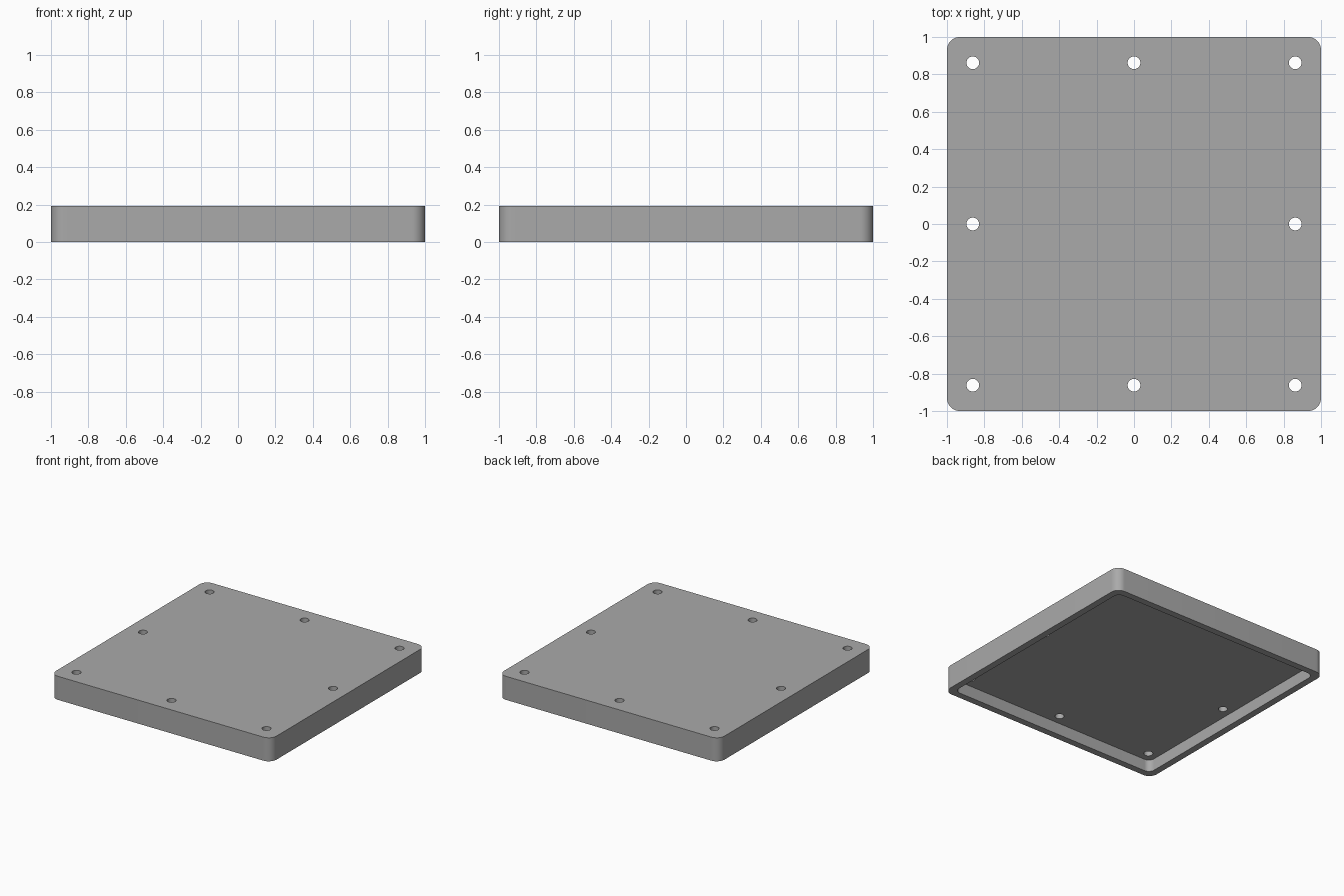
import bpy, bmesh, math

SIZE, HEIGHT, WALL, DEPTH = 1.0, 0.193, 0.055, 0.097
HOLE_AT, HOLE_R = 0.862, 0.034

old = bpy.data.objects.get("Cube")
if old:
    bpy.data.objects.remove(old, do_unlink=True)

grey = bpy.data.materials.new("plain grey")
grey.use_nodes = True
colour = (0.4, 0.4, 0.4, 1)
grey.diffuse_color = colour
grey.node_tree.nodes["Principled BSDF"].inputs["Base Color"].default_value = colour


def rounded_slab(name, half, radius, z0, z1):
    """Square slab with rounded vertical corners."""
    bm = bmesh.new()
    ring = []
    for corner in range(4):
        mid = math.pi / 4 + corner * math.pi / 2
        cx = math.copysign(half - radius, math.cos(mid))
        cy = math.copysign(half - radius, math.sin(mid))
        for step in range(13):
            a = (corner + step / 12) * math.pi / 2
            ring.append(bm.verts.new((cx + radius * math.cos(a), cy + radius * math.sin(a), z0)))
    base = bm.faces.new(ring)
    top = bmesh.ops.extrude_face_region(bm, geom=[base])["geom"]
    bmesh.ops.translate(bm, vec=(0, 0, z1 - z0), verts=[v for v in top if isinstance(v, bmesh.types.BMVert)])
    bmesh.ops.recalc_face_normals(bm, faces=bm.faces)
    mesh = bpy.data.meshes.new(name)
    bm.to_mesh(mesh)
    bm.free()
    obj = bpy.data.objects.new(name, mesh)
    bpy.context.collection.objects.link(obj)
    return obj


def cut(target, cutter):
    """Subtract the cutter, apply, and discard it."""
    mod = target.modifiers.new("cut", "BOOLEAN")
    mod.operation, mod.solver, mod.object = "DIFFERENCE", "EXACT", cutter
    bpy.ops.object.select_all(action="DESELECT")
    target.select_set(True)
    bpy.context.view_layer.objects.active = target
    bpy.ops.object.modifier_apply(modifier=mod.name)
    bpy.data.objects.remove(cutter, do_unlink=True)


# Lid body, hollowed from underneath
lid = rounded_slab("lid", SIZE, 0.07, 0, HEIGHT)
lid.data.materials.append(grey)
cut(lid, rounded_slab("cavity_cutter", SIZE - WALL, 0.05, -0.1, DEPTH))

# Screw holes at the corners and the middle of each side
for ix in (-1, 0, 1):
    for iy in (-1, 0, 1):
        if ix or iy:
            bpy.ops.mesh.primitive_cylinder_add(vertices=32, radius=HOLE_R, depth=1,
                                                location=(ix * HOLE_AT, iy * HOLE_AT, 0))
            cut(lid, bpy.context.object)

# Smooth rounded corners and hole walls, keeping edges crisp
bpy.ops.object.select_all(action="DESELECT")
lid.select_set(True)
bpy.context.view_layer.objects.active = lid
bpy.ops.object.shade_smooth_by_angle(angle=math.radians(30))
